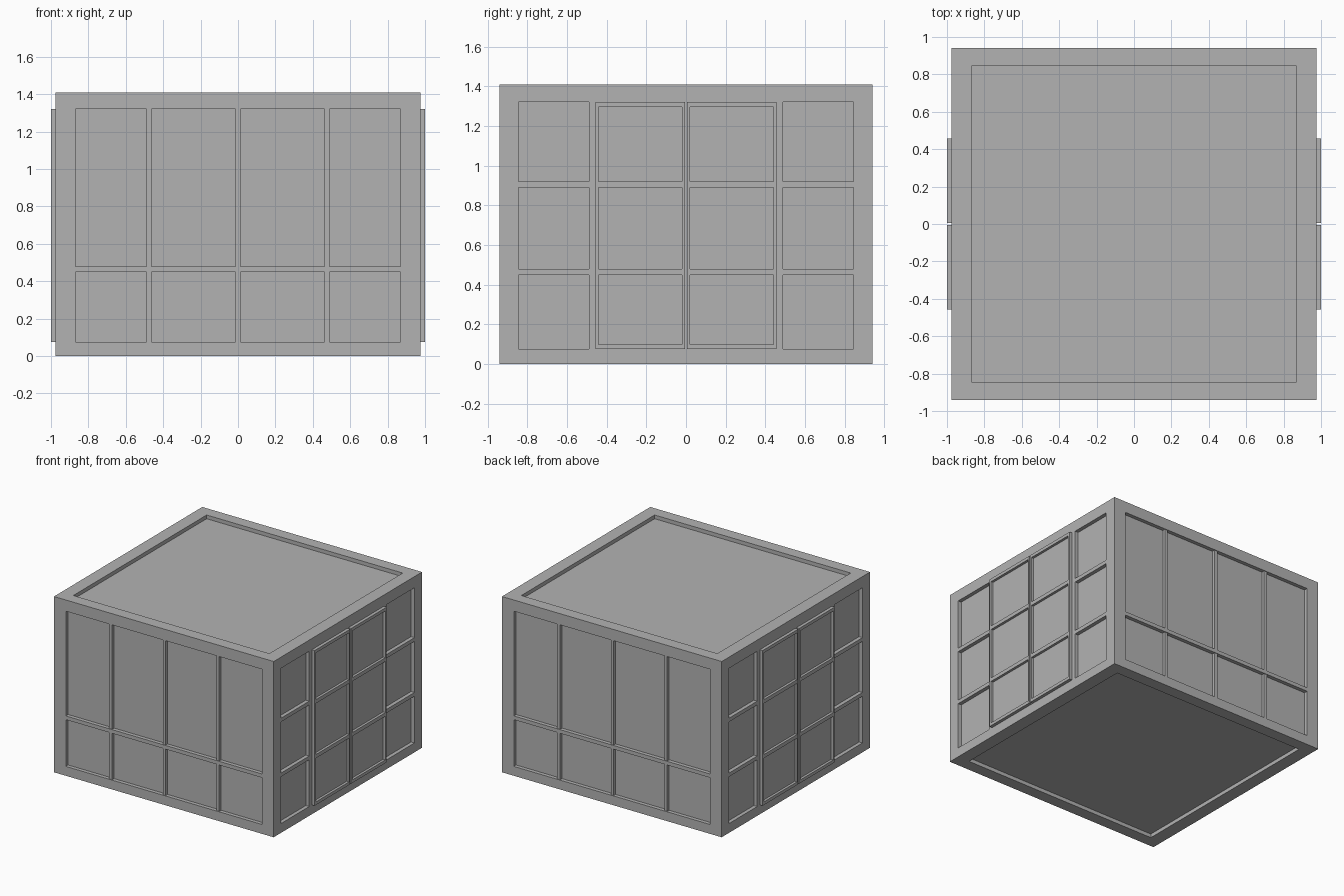
import bpy
import bmesh
from mathutils import Matrix, Vector

default = bpy.data.objects.get("Cube")
if default:
    bpy.data.objects.remove(default, do_unlink=True)

grey = bpy.data.materials.new("plain grey")
grey.use_nodes = True
grey.diffuse_color = (0.45, 0.45, 0.45, 1)
grey.node_tree.nodes["Principled BSDF"].inputs["Base Color"].default_value = (0.45, 0.45, 0.45, 1)


def boxes(name, spans):
    """One object made of boxes, each given as ((x0, x1), (y0, y1), (z0, z1))."""
    bm = bmesh.new()
    for span in spans:
        size = [abs(b - a) for a, b in span]
        mid = Vector([(a + b) / 2 for a, b in span])
        bmesh.ops.create_cube(bm, size=1, matrix=Matrix.Translation(mid) @ Matrix.Diagonal((*size, 1)))
    mesh = bpy.data.meshes.new(name)
    bm.to_mesh(mesh)
    bm.free()
    mesh.materials.append(grey)
    obj = bpy.data.objects.new(name, mesh)
    bpy.context.collection.objects.link(obj)
    return obj


def carve(obj, spans):
    """Cut box-shaped recesses out of an object."""
    cutter = boxes("recess_cutter", spans)
    cutter.hide_render = True
    mod = obj.modifiers.new("recesses", 'BOOLEAN')
    mod.operation = 'DIFFERENCE'
    mod.solver = 'EXACT'
    mod.object = cutter
    bpy.context.view_layer.objects.active = obj
    bpy.ops.object.modifier_apply(modifier=mod.name)
    bpy.data.objects.remove(cutter, do_unlink=True)


W, D, H = 0.975, 0.94, 1.41      # half width, half depth, height
DEPTH, OUT = 0.03, 0.1           # recess depth, cutter overhang
OPEN_X, OPEN_Y = 0.87, 0.845     # half sizes of the framed openings
LOW, HIGH = 0.075, 1.32
ROWS = [(LOW, 0.45), (0.48, 0.89), (0.92, HIGH)]
DOOR_FACE, DOOR_EDGE, GAP = 1.0, 0.457, 0.006

# Frame with recessed panels on every side
recesses = []
for s in (-1, 1):
    face_y = (s * (D - DEPTH), s * (D + OUT))
    face_x = (s * (W - DEPTH), s * (W + OUT))
    for rows in (ROWS[0], (0.48, HIGH)):
        recesses.append(((-OPEN_X, OPEN_X), face_y, rows))
    for t in (-1, 1):
        for row in ROWS:
            recesses.append((face_x, (t * 0.49, t * OPEN_Y), row))
for z in ((-OUT, DEPTH), (H - DEPTH, H + OUT)):
    recesses.append(((-OPEN_X, OPEN_X), (-OPEN_Y, OPEN_Y), z))
body = boxes("body_frame", [((-W, W), (-D, D), (0, H))])
carve(body, recesses)

# Thin mullions across the front and back, set just behind the frame
for s, side in ((-1, "front"), (1, "back")):
    boxes(side + "_mullions", [
        ((x - 0.013, x + 0.013), (s * (D - DEPTH - 0.01), s * (D - 0.005)), row)
        for x in (-0.475, 0, 0.475) for row in (ROWS[0], (0.48, HIGH))])

# Pairs of panelled doors standing out from both sides
door_rows = [(0.10, 0.45), ROWS[1], (0.92, 1.295)]
for s, side in ((-1, "right"), (1, "left")):
    for t, end in ((-1, "front"), (1, "back")):
        door = boxes(f"{side}_{end}_door", [
            ((s * (W - 0.01), s * DOOR_FACE), (t * GAP, t * DOOR_EDGE), (LOW, HIGH))])
        carve(door, [((s * (DOOR_FACE - 0.02), s * (DOOR_FACE + OUT)), (t * 0.02, t * 0.44), row)
                     for row in door_rows])
